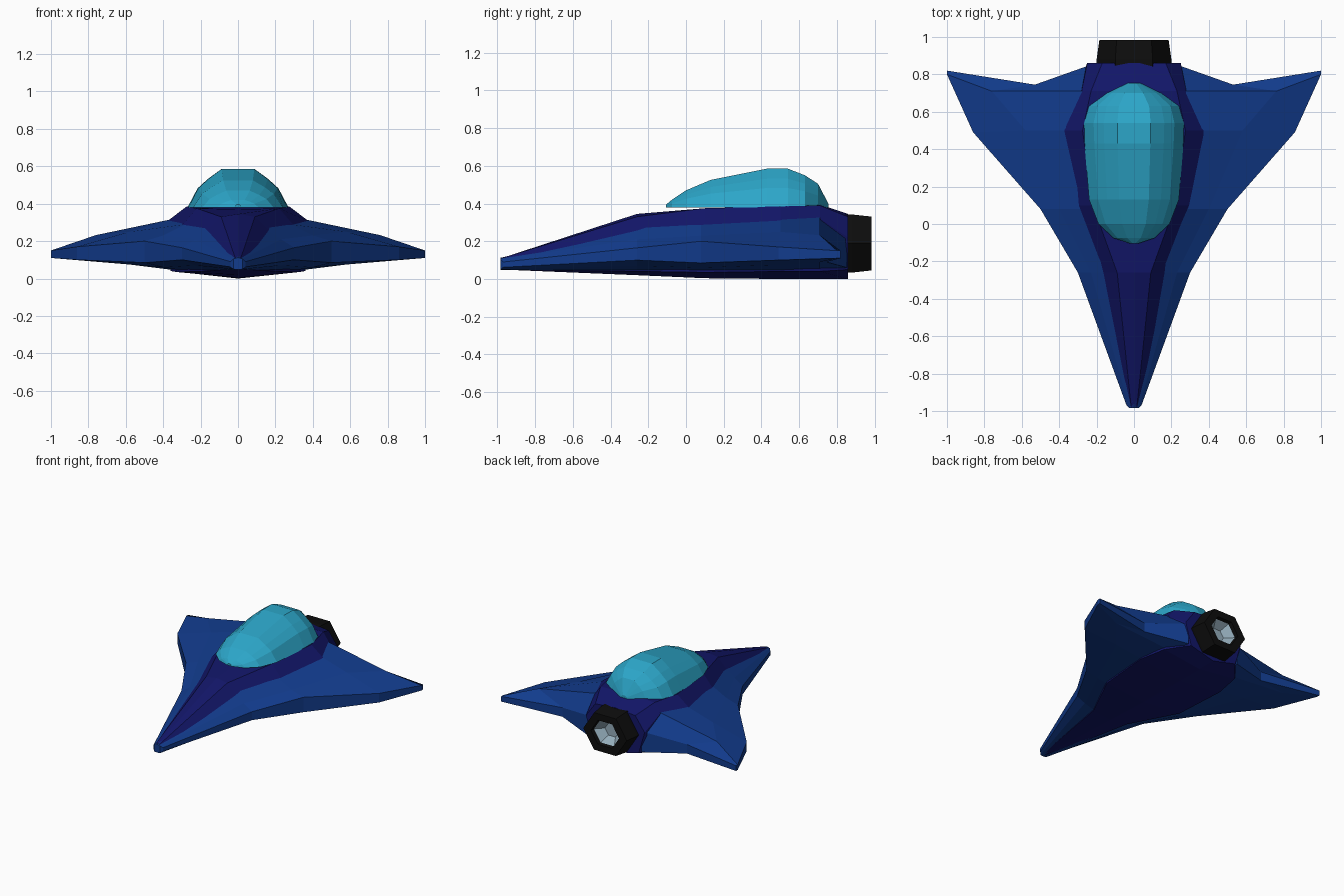
import bpy, bmesh, math


def colour(name, rgb):
    m = bpy.data.materials.new(name)
    m.diffuse_color = (*rgb, 1)
    return m


NAVY = colour("navy", (0.006, 0.008, 0.14))
BLUE = colour("blue", (0.006, 0.045, 0.27))
GLASS = colour("glass", (0.025, 0.38, 0.58))
BLACK = colour("black", (0.004, 0.004, 0.004))
GLOW = colour("nozzle_grey", (0.30, 0.42, 0.50))


def loft(name, rings, mat, caps=(True, True), mirror=False):
    """Skin equal-length rings; end caps are strips of quads across each ring."""
    bm = bmesh.new()
    vs = [[bm.verts.new(p) for p in r] for r in rings]
    n = len(rings[0])
    for a, b in zip(vs, vs[1:]):
        for i in range(n):
            j = (i + 1) % n
            bm.faces.new((a[i], a[j], b[j], b[i]))
    for r, wanted in zip((vs[0], vs[-1]), caps):
        if wanted:
            for i in range(n // 2 - 1):
                bm.faces.new((r[i], r[i + 1], r[n - 2 - i], r[n - 1 - i]))
    bmesh.ops.recalc_face_normals(bm, faces=bm.faces)
    me = bpy.data.meshes.new(name)
    bm.to_mesh(me)
    bm.free()
    me.materials.append(mat)
    ob = bpy.data.objects.new(name, me)
    bpy.context.collection.objects.link(ob)
    if mirror:
        ob.modifiers.new("mirror", 'MIRROR')
    return ob


# Fuselage: y, top z, shoulder x z, side x z, lower x z, bottom z
body = [(-0.98, 0.11, 0.015, 0.11, 0.03, 0.09, 0.02, 0.05, 0.05),
        (-0.26, 0.345, 0.09, 0.33, 0.18, 0.24, 0.15, 0.04, 0.02),
        (0.10, 0.37, 0.22, 0.375, 0.31, 0.27, 0.33, 0.035, 0.004),
        (0.50, 0.385, 0.275, 0.385, 0.38, 0.305, 0.36, 0.04, 0.0),
        (0.71, 0.395, 0.23, 0.39, 0.28, 0.32, 0.32, 0.04, 0.0),
        (0.86, 0.345, 0.17, 0.33, 0.25, 0.22, 0.20, 0.05, 0.0)]
rings = []
for y, zt, bx, bz, cx, cz, gx, gz, zb in body:
    rings.append([(0, y, zt), (bx, y, bz), (cx, y, cz), (gx, y, gz),
                  (0, y, zb), (-gx, y, gz), (-cx, y, cz), (-bx, y, bz)])
loft("fuselage", rings, NAVY)

# Wings with long forward strakes: (x, y, top z, bottom z) at root, middle, edge
wing = [((0.0, -0.985, 0.112, 0.048), (0.025, -0.985, 0.105, 0.05), (0.04, -0.97, 0.09, 0.062)),
        ((0.13, -0.26, 0.28, 0.04), (0.23, -0.26, 0.21, 0.07), (0.30, -0.26, 0.165, 0.10)),
        ((0.28, 0.08, 0.29, 0.04), (0.40, 0.08, 0.23, 0.06), (0.50, 0.08, 0.20, 0.085)),
        ((0.34, 0.50, 0.32, 0.045), (0.58, 0.50, 0.25, 0.075), (0.86, 0.49, 0.17, 0.10)),
        ((0.25, 0.71, 0.33, 0.05), (0.76, 0.71, 0.232, 0.09), (1.0, 0.80, 0.15, 0.11)),
        ((0.22, 0.855, 0.22, 0.06), (0.53, 0.745, 0.16, 0.09), (1.0, 0.82, 0.15, 0.11))]
rings = [[(x, y, t) for x, y, t, b in s] + [(x, y, b) for x, y, t, b in reversed(s)]
         for s in wing]
loft("wings", rings, BLUE, mirror=True)

# Canopy: y, half width, crown z
dome = [(-0.105, 0.02, 0.395), (-0.075, 0.11, 0.42), (0.0, 0.19, 0.47),
        (0.13, 0.24, 0.525), (0.43, 0.265, 0.585), (0.54, 0.27, 0.585),
        (0.63, 0.245, 0.55), (0.70, 0.15, 0.505), (0.755, 0.03, 0.40)]
arch = [(1, 0), (0.8, 0.5), (0.6, 0.74), (0.33, 1)]
rings = []
for y, w, z in dome:
    half = [(w * u, y, 0.38 + (z - 0.38) * v) for u, v in arch]
    rings.append(half + [(-x, yy, zz) for x, yy, zz in reversed(half)])
loft("canopy", rings, GLASS)


# Six-sided engine nozzle with a recessed grey bowl
def hexagon(r, y):
    return [(r * math.cos(i * math.pi / 3), y, 0.188 + 0.89 * r * math.sin(i * math.pi / 3))
            for i in range(6)]


loft("engine_nozzle", [hexagon(0.2, 0.82), hexagon(0.2, 0.88), hexagon(0.185, 0.985),
                       hexagon(0.12, 0.985), hexagon(0.115, 0.955)], BLACK, (True, False))
loft("nozzle_bowl", [hexagon(0.115, 0.956), hexagon(0.06, 0.90)], GLOW, (False, True))
